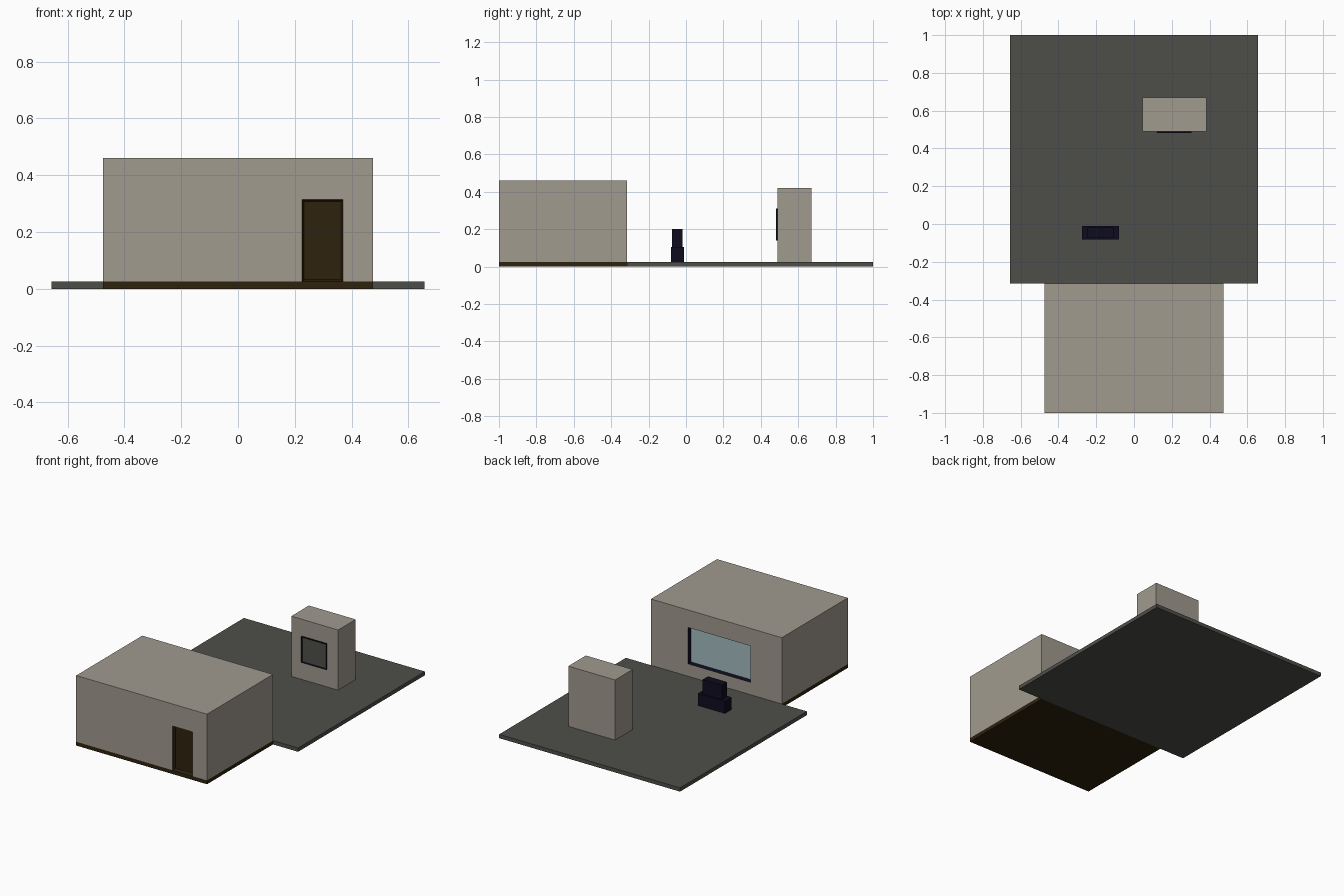
import bpy
import bmesh
from mathutils import Vector

if "Cube" in bpy.data.objects:
    bpy.data.objects.remove(bpy.data.objects["Cube"])


def material(name, rgb):
    m = bpy.data.materials.new(name)
    m.diffuse_color = (*rgb, 1.0)
    m.use_nodes = True
    m.node_tree.nodes["Principled BSDF"].inputs["Base Color"].default_value = m.diffuse_color
    return m


WALL = material("warm grey plaster", (0.356, 0.328, 0.275))
PAVING = material("dark grey paving", (0.076, 0.076, 0.067))
WOOD = material("dark brown wood", (0.027, 0.016, 0.0045))
NAVY = material("dark navy metal", (0.0044, 0.0037, 0.0137))
GLASS = material("pale blue glass", (0.371, 0.497, 0.527))


def box_mesh(lo, hi):
    """bmesh box between two corners."""
    lo, hi = Vector(lo), Vector(hi)
    bm = bmesh.new()
    bmesh.ops.create_cube(bm, size=1)
    for v in bm.verts:
        v.co = (lo + hi) / 2 + v.co * (hi - lo)
    return bm


def finish(name, bm, *mats):
    me = bpy.data.meshes.new(name)
    bm.to_mesh(me)
    bm.free()
    for m in mats:
        me.materials.append(m)
    ob = bpy.data.objects.new(name, me)
    bpy.context.collection.objects.link(ob)
    return ob


def box(name, lo, hi, mat):
    return finish(name, box_mesh(lo, hi), mat)


def framed_panel(name, lo, hi, side, rim, recess, frame_mat, panel_mat):
    """Box whose outer face (side = -1 front, +1 back) holds a sunken panel."""
    bm = box_mesh(lo, hi)
    bm.normal_update()
    face = max(bm.faces, key=lambda f: f.normal.y * side)
    bmesh.ops.inset_region(bm, faces=[face], thickness=rim)
    face.material_index = 1
    bmesh.ops.translate(bm, verts=face.verts, vec=(0, -side * recess, 0))
    return finish(name, bm, frame_mat, panel_mat)


def cut(target, name, lo, hi):
    cutter = box(name, lo, hi, WALL)
    cutter.hide_render = True
    cutter.hide_viewport = True
    mod = target.modifiers.new(name, "BOOLEAN")
    mod.operation = "DIFFERENCE"
    mod.solver = "EXACT"
    mod.object = cutter


# Ground slabs
box("courtyard_slab", (-0.657, -0.315, 0), (0.657, 1, 0.025), PAVING)
box("house_floor", (-0.475, -1, 0), (0.475, -0.315, 0.025), WOOD)

# House with openings for door and window
house = box("house_walls", (-0.475, -1, 0.025), (0.475, -0.315, 0.46), WALL)
cut(house, "door_cutter", (0.225, -1.1, 0.01), (0.37, -0.965, 0.315))
cut(house, "window_cutter", (-0.248, -0.35, 0.106), (0.205, -0.2, 0.345))
framed_panel("front_door", (0.225, -1, 0.025), (0.37, -0.965, 0.315),
             -1, 0.01, 0.02, WOOD, WOOD)
framed_panel("back_window", (-0.248, -0.35, 0.106), (0.205, -0.315, 0.345),
             1, 0.009, 0.022, NAVY, GLASS)

# Free-standing block with a framed screen
box("kiosk_block", (0.045, 0.489, 0.025), (0.385, 0.671, 0.42), WALL)
framed_panel("kiosk_screen", (0.122, 0.481, 0.14), (0.304, 0.489, 0.31),
             -1, 0.008, 0.004, NAVY, PAVING)

# Low console in the courtyard
box("console_base", (-0.275, -0.081, 0.025), (-0.08, -0.011, 0.105), NAVY)
box("console_top", (-0.247, -0.074, 0.105), (-0.108, -0.019, 0.2), NAVY)
